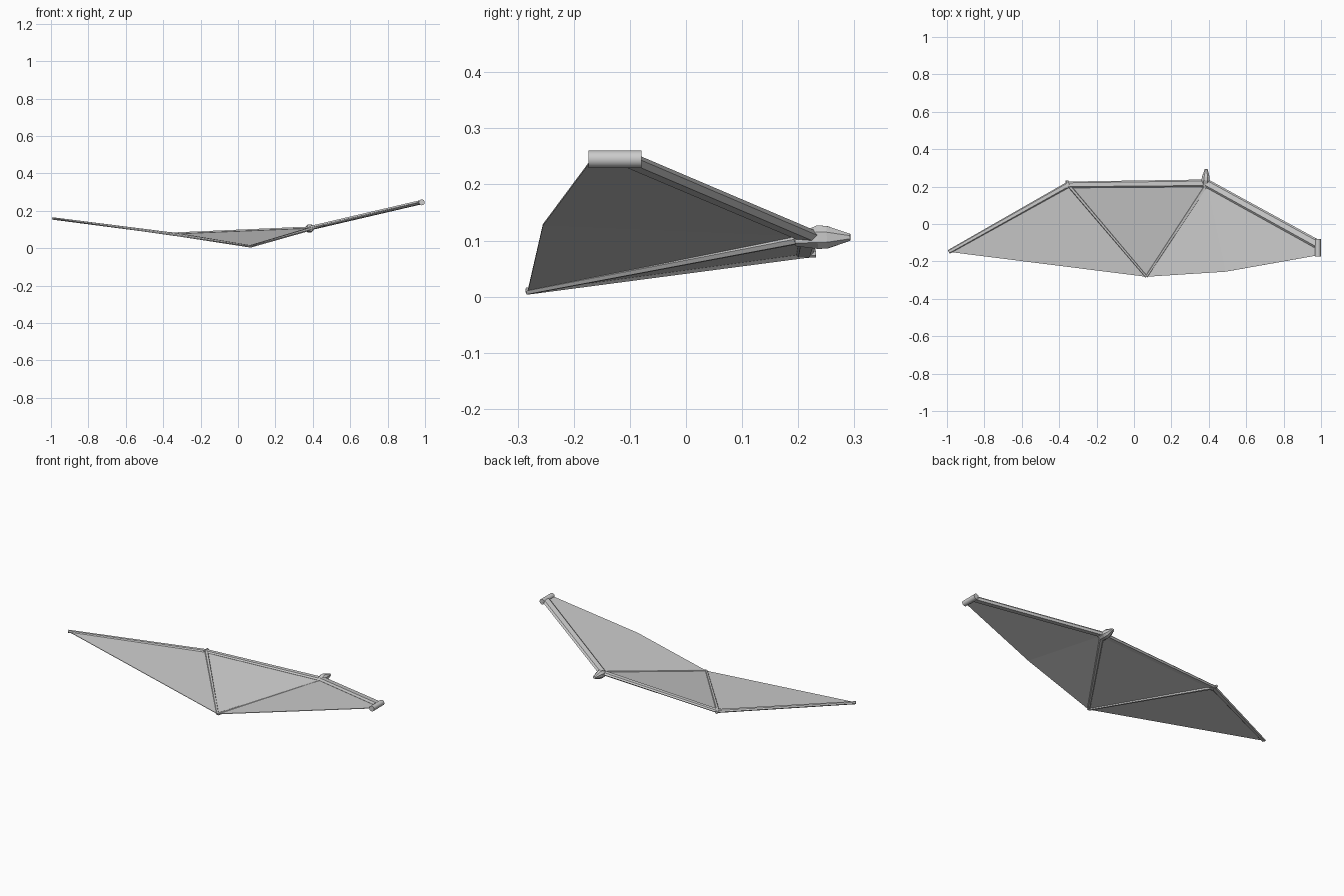
import bpy, bmesh, math
from mathutils import Vector as V

if "Cube" in bpy.data.objects:
    bpy.data.objects.remove(bpy.data.objects["Cube"])

# Key joints of the wing
SHOULDER = V((0.975, -0.105, 0.245))
WRIST = V((0.388, 0.218, 0.108))
KNUCKLE = V((-0.352, 0.210, 0.077))
TIP = V((-0.990, -0.149, 0.159))
TRAIL = V((0.066, -0.282, 0.010))
FOLD = V((0.490, -0.255, 0.128))
ROOT = V((0.980, -0.168, 0.245))


def make_object(name, bm):
    bmesh.ops.recalc_face_normals(bm, faces=bm.faces)
    me = bpy.data.meshes.new(name)
    bm.to_mesh(me)
    bm.free()
    ob = bpy.data.objects.new(name, me)
    bpy.context.collection.objects.link(ob)
    return ob


def loft(name, sections, profile, up=V((0, 0, 1))):
    """Skin a closed profile through (centre, half width, half height) sections."""
    bm = bmesh.new()
    axis = (sections[-1][0] - sections[0][0]).normalized()
    side = axis.cross(up).normalized()
    top = side.cross(axis)
    rings = [[bm.verts.new(c + side * u * w + top * v * h) for u, v in profile]
             for c, w, h in sections]
    n = len(profile)
    for a, b in zip(rings, rings[1:]):
        for i in range(n):
            bm.faces.new((a[i], a[(i + 1) % n], b[(i + 1) % n], b[i]))
    bm.faces.new(rings[0])
    bm.faces.new(rings[-1])
    return make_object(name, bm)


HEX = [(1, 0), (0.6, 1), (-0.6, 1), (-1, 0), (-0.6, -1), (0.6, -1)]
OCT = [(1, .45), (.45, 1), (-.45, 1), (-1, .45), (-1, -.45), (-.45, -1), (.45, -1), (1, -.45)]

# Bones: name, start, end, (half width, half height) at each end
bones = [
    ("upper_arm_bone", SHOULDER, WRIST, (0.024, 0.010), (0.022, 0.010)),
    ("forearm_bone", WRIST, KNUCKLE, (0.020, 0.008), (0.017, 0.007)),
    ("outer_finger_bone", KNUCKLE, TIP, (0.016, 0.007), (0.011, 0.006)),
    ("inner_finger_bone", WRIST - V((0.006, 0.02, 0.006)), TRAIL, (0.011, 0.008), (0.007, 0.006)),
    ("middle_finger_bone", KNUCKLE, TRAIL, (0.010, 0.008), (0.007, 0.006)),
]
for name, p, q, a, b in bones:
    loft(name, [(p, *a), (q, *b)], HEX)

# Wing membrane, folded along the finger bones
bm = bmesh.new()
pts = [bm.verts.new(p) for p in (TIP, KNUCKLE, WRIST, SHOULDER, ROOT, FOLD, TRAIL)]
for idx in ((0, 6, 1), (1, 6, 2), (2, 6, 5), (2, 5, 4, 3)):
    bm.faces.new([pts[i] for i in idx])
membrane = make_object("wing_membrane", bm)
mod = membrane.modifiers.new("thickness", 'SOLIDIFY')
mod.thickness = 0.003
mod.offset = 0

# Wrist claw, tapering to the front
x, z = 0.383, 0.106
loft("wrist_claw", [(V((x - .002, 0.195, z - .006)), 0.020, 0.010),
                    (V((x, 0.235, z)), 0.022, 0.021),
                    (V((x + .001, 0.252, z)), 0.020, 0.020),
                    (V((x + .003, 0.293, z)), 0.008, 0.006)], OCT)

# Small knuckle block
loft("knuckle_joint", [(V((-0.357, 0.192, 0.077)), 0.008, 0.009),
                       (V((-0.357, 0.232, 0.077)), 0.008, 0.007)], OCT)

# Shoulder hinge barrel along y
bpy.ops.mesh.primitive_cylinder_add(vertices=24, radius=0.0155, depth=0.095,
                                    location=(0.983, -0.1265, 0.245),
                                    rotation=(math.pi / 2, 0, 0))
bpy.context.object.name = "shoulder_hinge"
bpy.ops.object.shade_smooth_by_angle()
